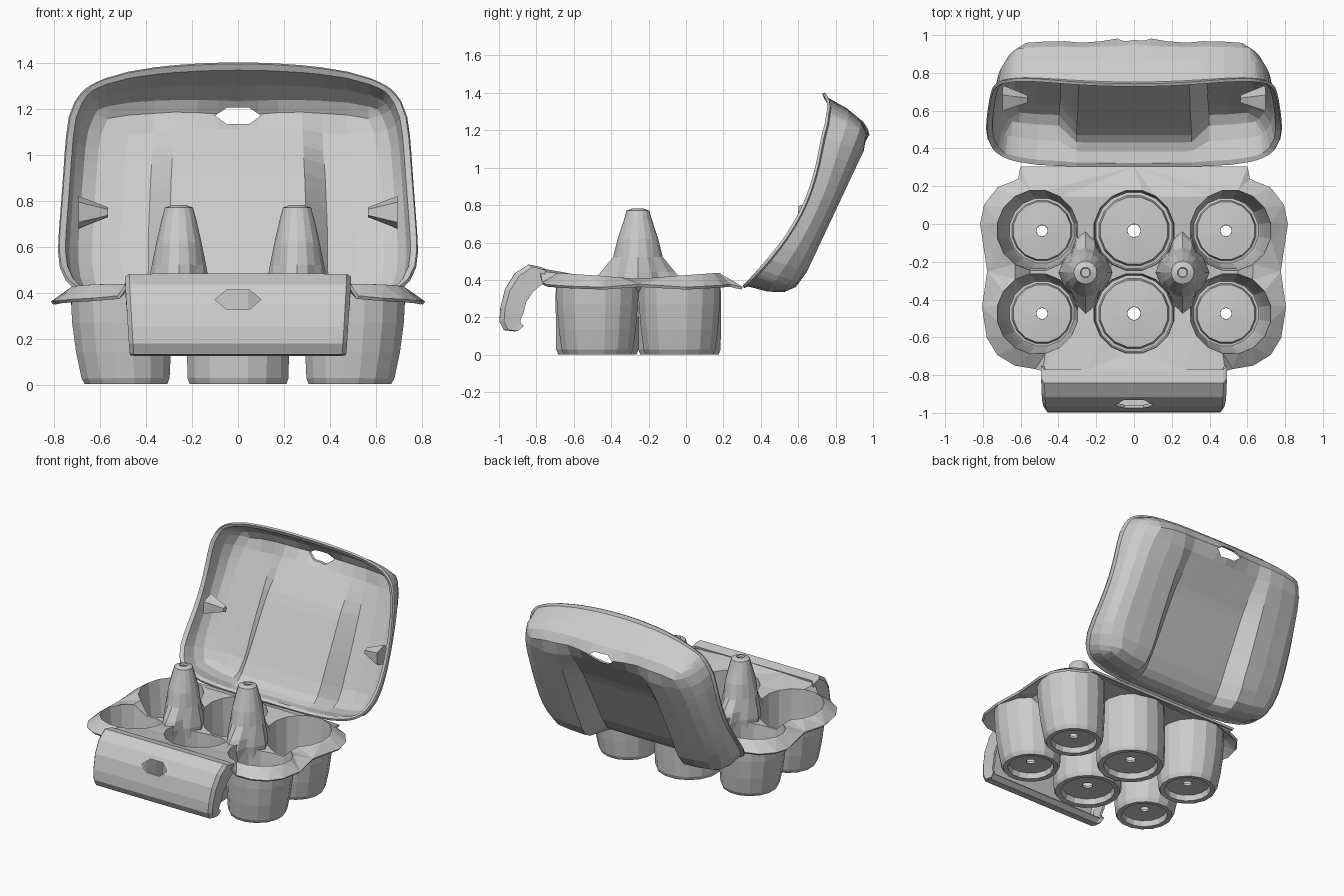
import bpy, bmesh
from math import sin, cos, pi, exp
from mathutils import Matrix

if "Cube" in bpy.data.objects:
    bpy.data.objects.remove(bpy.data.objects["Cube"])


def finish(name, bm, thick=0.016):
    bmesh.ops.recalc_face_normals(bm, faces=bm.faces)
    me = bpy.data.meshes.new(name)
    bm.to_mesh(me)
    bm.free()
    ob = bpy.data.objects.new(name, me)
    bpy.context.collection.objects.link(ob)
    if thick:
        m = ob.modifiers.new("shell", 'SOLIDIFY')
        m.thickness, m.offset = thick, 0
    return ob


def bridge(bm, a, b, closed):
    n = len(a)
    for i in range(n if closed else n - 1):
        j = (i + 1) % n
        bm.faces.new((a[i], a[j], b[j], b[i]))


def sheet(name, rows, closed=False, thick=0.016):
    bm = bmesh.new()
    vs = [[bm.verts.new(p) for p in r] for r in rows]
    for a, b in zip(vs, vs[1:]):
        bridge(bm, a, b, closed)
    return finish(name, bm, thick)


def lerp(pts, t):
    for (t0, v0), (t1, v1) in zip(pts, pts[1:]):
        if t <= t1:
            return v0 + (v1 - v0) * max(0, (t - t0) / (t1 - t0))
    return pts[-1][1]


def cut_slot(ob, y0, y1, z, w, h):
    """Hexagonal slot through a wall, along y."""
    hexa = [(-w, 0), (-w * .5, h), (w * .5, h), (w, 0), (w * .5, -h), (-w * .5, -h)]
    bm = bmesh.new()
    ends = [[bm.verts.new((x, y, z + dz)) for x, dz in hexa] for y in (y0, y1)]
    bridge(bm, *ends, True)
    for e in ends:
        bm.faces.new(e)
    cutter = finish("slot_cutter", bm, 0)
    cutter.hide_render = True
    m = ob.modifiers.new("slot", 'BOOLEAN')
    m.object, m.operation, m.solver = cutter, 'DIFFERENCE', 'EXACT'
    bpy.context.view_layer.objects.active = ob
    for mod in [x.name for x in ob.modifiers]:
        bpy.ops.object.modifier_apply(modifier=mod)
    bpy.data.objects.remove(cutter)


# tray: rim plate with six openings, each running down into a cup
half = [(0, -.78, .46), (.25, -.78, .455), (.48, -.78, .44), (.52, -.765, .38),
        (.63, -.745, .37), (.72, -.69, .365), (.775, -.6, .36), (.8, -.44, .355),
        (.775, -.25, .37), (.81, 0, .355), (.79, .1, .36), (.72, .19, .365),
        (.61, .235, .37), (.6, .3, .355), (0, .3, .355)]
outline = half + [(-x, y, z) for x, y, z in reversed(half[1:-1])]
SIDES, MID = 16, -.257
bm = bmesh.new()
heights, edges, cups = {}, [], []


def flat_loop(pts):
    vs = [bm.verts.new((x, y, 0)) for x, y, z in pts]
    for i, v in enumerate(vs):
        heights[v] = pts[i][2]
        edges.append(bm.edges.new((v, vs[(i + 1) % len(vs)])))
    return vs


flat_loop(outline)
for cx in (-.51, 0, .51):
    for cy in (-.474, -.035):
        ring = []
        for i in range(SIDES):
            a = 2 * pi * (i + .5) / SIDES
            x, y = cx + .22 * cos(a), cy + .22 * sin(a)
            z = .40 + .07 * abs(y - MID) - .07 * exp(-((y - MID) / .1) ** 2) * (abs(x) < .6)
            ring.append((x, y, z))
        cups.append((cx, cy, flat_loop(ring)))
bmesh.ops.triangle_fill(bm, use_beauty=True, use_dissolve=False, edges=edges, normal=(0, 0, 1))
for v, z in heights.items():
    v.co.z = z
for cx, cy, top in cups:
    foot = .216 if cx == 0 else .184
    bx = cx * .955
    prev = top
    # (blend towards foot, radius factor, height): wall, foot edge, raised floor, vent hole
    for t, k, z in [(.2, 1, .27), (.5, 1, .14), (.9, 1, .03), (1, .97, .009),
                    (1, .85, .012), (1, .81, .05), (1, .16, .058)]:
        r = .22 + (foot - .22) * t
        x0 = cx + (bx - cx) * t
        ring = [bm.verts.new((x0 + r * k * cos(2 * pi * (i + .5) / SIDES),
                              cy + r * k * sin(2 * pi * (i + .5) / SIDES), z))
                for i in range(SIDES)]
        bridge(bm, prev, ring, True)
        prev = ring
finish("tray", bm)

# two hollow posts between the cups, pinched at the base where cup walls meet them
for side, cx in (("left", -.257), ("right", .257)):
    rows = []
    for z, rx, ry, pinch in [(.2, .12, .22, .4), (.38, .135, .24, .35), (.44, .125, .19, .25),
                             (.52, .11, .125, .1), (.62, .09, .1, 0), (.72, .067, .067, 0),
                             (.765, .055, .055, 0), (.775, .025, .025, 0)]:
        row = []
        for i in range(16):
            a = 2 * pi * i / 16
            k = 1 - pinch * sin(2 * a) ** 2
            row.append((cx + rx * k * cos(a), MID + ry * k * sin(a), z))
        rows.append(row)
    sheet("post_" + side, rows, closed=True)

# front flap with curled lower edge and turned-in ends
outer = [(-.772, .46), (-.84, .475), (-.91, .43), (-.96, .35), (-.985, .25),
         (-.99, .18), (-.97, .138), (-.92, .133), (-.89, .155)]
inner = [(-.76, .38), (-.78, .37), (-.82, .335), (-.855, .28), (-.87, .22),
         (-.885, .19), (-.885, .175), (-.885, .17), (-.88, .165)]
rows = []
for (y, z), (yi, zi) in zip(outer, inner):
    w = .485 - .06 * (.475 - z)
    row = [(x * w, y, z) for x in (.97, .5, 0, -.5, -.97)]
    rows.append([(w * .99, yi, zi), (w, y + .02, z - .01 if z > .3 else z)] + row
                + [(-w, y + .02, z - .01 if z > .3 else z), (-w * .99, yi, zi)])
flap = sheet("front_flap", rows)
cut_slot(flap, -1.1, -.88, .37, .1, .042)

# lid: rounded-square grid pushed into a shallow dish, then tilted open
pos = [.12, .24, .38, .5, .66, .82, .9, .95, .97, 1]
ticks = [-t for t in reversed(pos)] + [0] + pos
wall = [(0, 1), (.66, 1), (.82, .92), (.9, .75), (.95, .45), (.97, .05), (1, 0)]


def lid_point(u, v):
    s = max(abs(u), abs(v))
    n = 6.5 if v > 0 else 5
    k = s / (abs(u) ** n + abs(v) ** n) ** (1 / n) if s else 1
    k = 1 + (k - 1) * s ** 3
    f = lerp(wall, s)
    a = .56 + .55 * v * k + .02 * f
    x = (.805 - .07 * a) * u * k
    rim = .11 * sin(pi * min(1, max(0, a / 1.05)))
    lip = max(0, (a - .95) / .16) * (1 - (x / .75) ** 2)
    corner = max(0, (a - .9) / .2) * min(1, abs(x) / .7) ** 2
    rim += .035 * corner - .05 * lip
    a += (.02 * lip - .025 * corner) * (1 - f)
    # recessed centre panel and the small bump around the slot
    panel = lerp([(.38, 1), (.5, 0)], abs(u)) * lerp([(-.9, 1.5), (.2, 1), (.9, 0)], v)
    bump = lerp([(0, 1), (.3, 0)], abs(u)) * lerp([(.66, 0), (.82, 1), (.95, 0)], v)
    full = .268 - .085 * panel + .045 * bump
    d = rim + (full - rim) * f
    return (x, .3 + .425 * a + .905 * d, .355 + .905 * a - .425 * d)


lid = sheet("lid", [[lid_point(u, v) for u in ticks] for v in ticks])
cut_slot(lid, .8, 1.2, 1.17, .1, .035)

# inward ribs on the lid's side walls
for side, s in (("left", -1), ("right", 1)):
    bm = bmesh.new()
    bmesh.ops.create_cone(bm, cap_ends=True, segments=5, radius1=.075, radius2=.022, depth=.13,
                          matrix=Matrix.Translation((s * .63, .66, .75))
                          @ Matrix.Rotation(-s * pi / 2, 4, 'Y'))
    finish("lid_rib_" + side, bm, 0)
